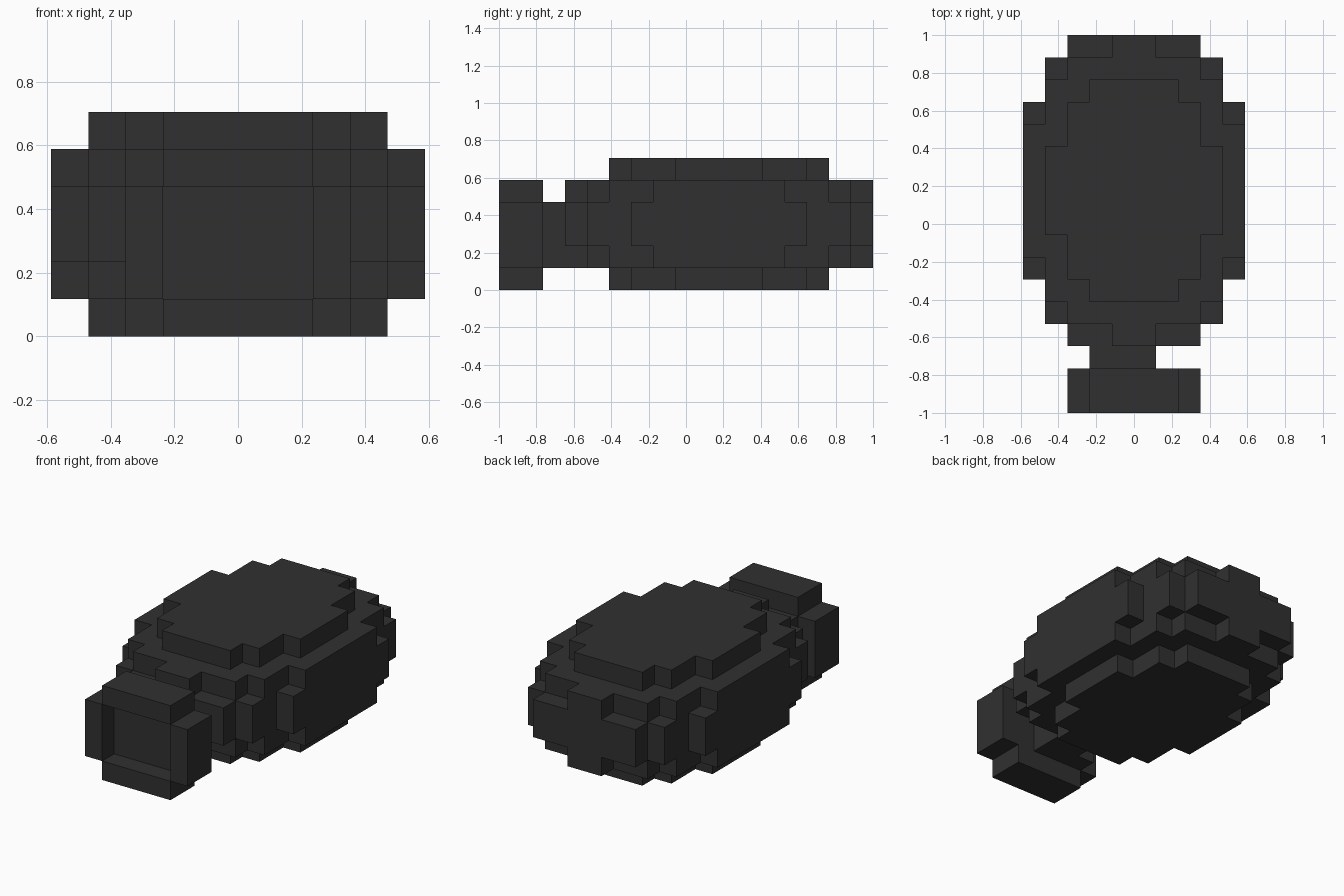
import bpy, bmesh
from mathutils import Vector

if "Cube" in bpy.data.objects:
    bpy.data.objects.remove(bpy.data.objects["Cube"])

V = 2 / 17  # cube size: the model is 17 cubes long

mat = bpy.data.materials.new("charcoal")
mat.diffuse_color = (0.03, 0.03, 0.03, 1)
mat.use_nodes = True
mat.node_tree.nodes["Principled BSDF"].inputs["Base Color"].default_value = mat.diffuse_color


def block(x0, x1, y0, y1, z0, z1):
    """Set of grid cells in a box (upper bounds excluded)."""
    return {(x, y, z) for x in range(x0, x1) for y in range(y0, y1) for z in range(z0, z1)}


def layer(runs, levels):
    """Stepped oval: runs are (first row, end row, half width), repeated on each level."""
    cells = set()
    for z in levels:
        for y0, y1, w in runs:
            cells |= block(-w, w, y0, y1, z, z + 1)
    return cells


def build(name, cells, solid):
    """Make a mesh from the cell faces that are not covered by another cell."""
    bm = bmesh.new()
    for c in cells:
        for axis in range(3):
            for side in (0, 1):
                n = list(c)
                n[axis] += 1 if side else -1
                if tuple(n) in solid:
                    continue
                a, b = (axis + 1) % 3, (axis + 2) % 3
                quad = []
                for da, db in ((0, 0), (1, 0), (1, 1), (0, 1)):
                    p = Vector(c)
                    p[axis] += side
                    p[a] += da
                    p[b] += db
                    quad.append(bm.verts.new((p.x * V, p.y * V - 1, p.z * V)))
                bm.faces.new(quad if side else quad[::-1])
    bmesh.ops.remove_doubles(bm, verts=bm.verts, dist=1e-4)
    me = bpy.data.meshes.new(name)
    bm.to_mesh(me)
    bm.free()
    me.materials.append(mat)
    bpy.context.collection.objects.link(bpy.data.objects.new(name, me))


# rounded body: wide middle, narrower shoulders, small caps at top and bottom
body = layer([(3, 4, 3), (4, 6, 4), (6, 14, 5), (14, 16, 4), (16, 17, 3)], (2, 3))
body |= layer([(3, 4, 1), (4, 5, 3), (5, 7, 4), (7, 13, 5), (13, 15, 4), (15, 16, 3), (16, 17, 1)], (1, 4))
body |= layer([(5, 6, 2), (6, 8, 3), (8, 12, 4), (12, 14, 3), (14, 15, 2)], (0, 5))

# short off-centre neck
neck = block(-2, 1, 2, 3, 1, 4)

# front plate: tall centre plus side slabs, with a recessed face
plate = block(-2, 2, 0, 2, 0, 5) | block(-3, 3, 0, 2, 1, 4)
plate -= block(-2, 2, 0, 1, 1, 4)

solid = body | neck | plate
for name, cells in (("body", body), ("neck", neck), ("front_plate", plate)):
    build(name, cells, solid)
